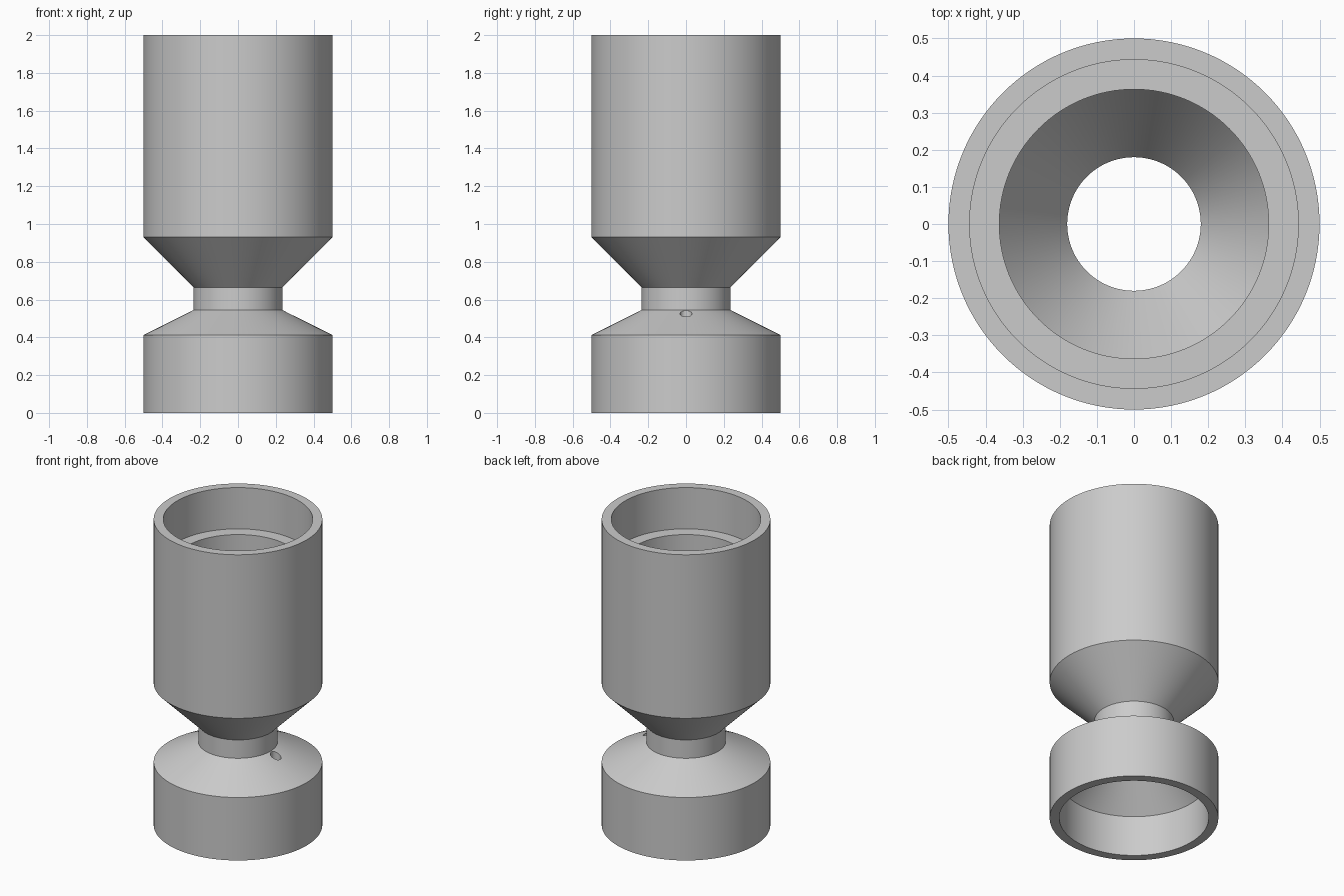
import bpy, bmesh, math

default = bpy.data.objects.get("Cube")
if default:
    bpy.data.objects.remove(default, do_unlink=True)

# Single grey material
grey = bpy.data.materials.new("plain grey")
grey.use_nodes = True
colour = (0.6, 0.6, 0.6, 1)
grey.diffuse_color = colour
grey.node_tree.nodes["Principled BSDF"].inputs["Base Color"].default_value = colour


def lathe(name, profile, steps=128):
    """Turn a closed (radius, height) outline around the z axis."""
    bm = bmesh.new()
    verts = [bm.verts.new((r, 0, z)) for r, z in profile]
    edges = [bm.edges.new((a, b)) for a, b in zip(verts, verts[1:] + verts[:1])]
    bmesh.ops.spin(bm, geom=verts + edges, cent=(0, 0, 0), axis=(0, 0, 1),
                   angle=math.tau, steps=steps)
    bmesh.ops.remove_doubles(bm, verts=bm.verts, dist=0.0001)
    bmesh.ops.recalc_face_normals(bm, faces=bm.faces)
    mesh = bpy.data.meshes.new(name)
    bm.to_mesh(mesh)
    bm.free()
    mesh.materials.append(grey)
    obj = bpy.data.objects.new(name, mesh)
    bpy.context.collection.objects.link(obj)
    return obj


# Outer wall from bottom to top, then the stepped bore back down
outside = [(0.5, 0), (0.5, 0.412), (0.235, 0.545), (0.235, 0.665),
           (0.5, 0.93), (0.5, 2)]
bore = [(0.443, 2), (0.443, 1.73), (0.363, 1.73), (0.363, 0.93),
        (0.18, 0.665), (0.18, 0.535), (0.443, 0.265), (0.443, 0)]
body = lathe("hollow_adapter_body", outside + bore)

# Small vent hole through the lower shoulder
bpy.ops.mesh.primitive_cylinder_add(vertices=32, radius=0.032, depth=0.3,
                                    location=(0.273, 0, 0.49))
cutter = bpy.context.object
cutter.name = "vent_hole_cutter"
cutter.data.materials.append(grey)
cutter.hide_render = True
cut = body.modifiers.new("vent_hole", 'BOOLEAN')
cut.operation = 'DIFFERENCE'
cut.solver = 'EXACT'
cut.object = cutter

# Apply the cut and smooth the round walls, keeping rims sharp
bpy.ops.object.select_all(action='DESELECT')
body.select_set(True)
bpy.context.view_layer.objects.active = body
bpy.ops.object.modifier_apply(modifier=cut.name)
bpy.data.objects.remove(cutter, do_unlink=True)
bpy.ops.object.shade_smooth_by_angle(angle=math.radians(25))
